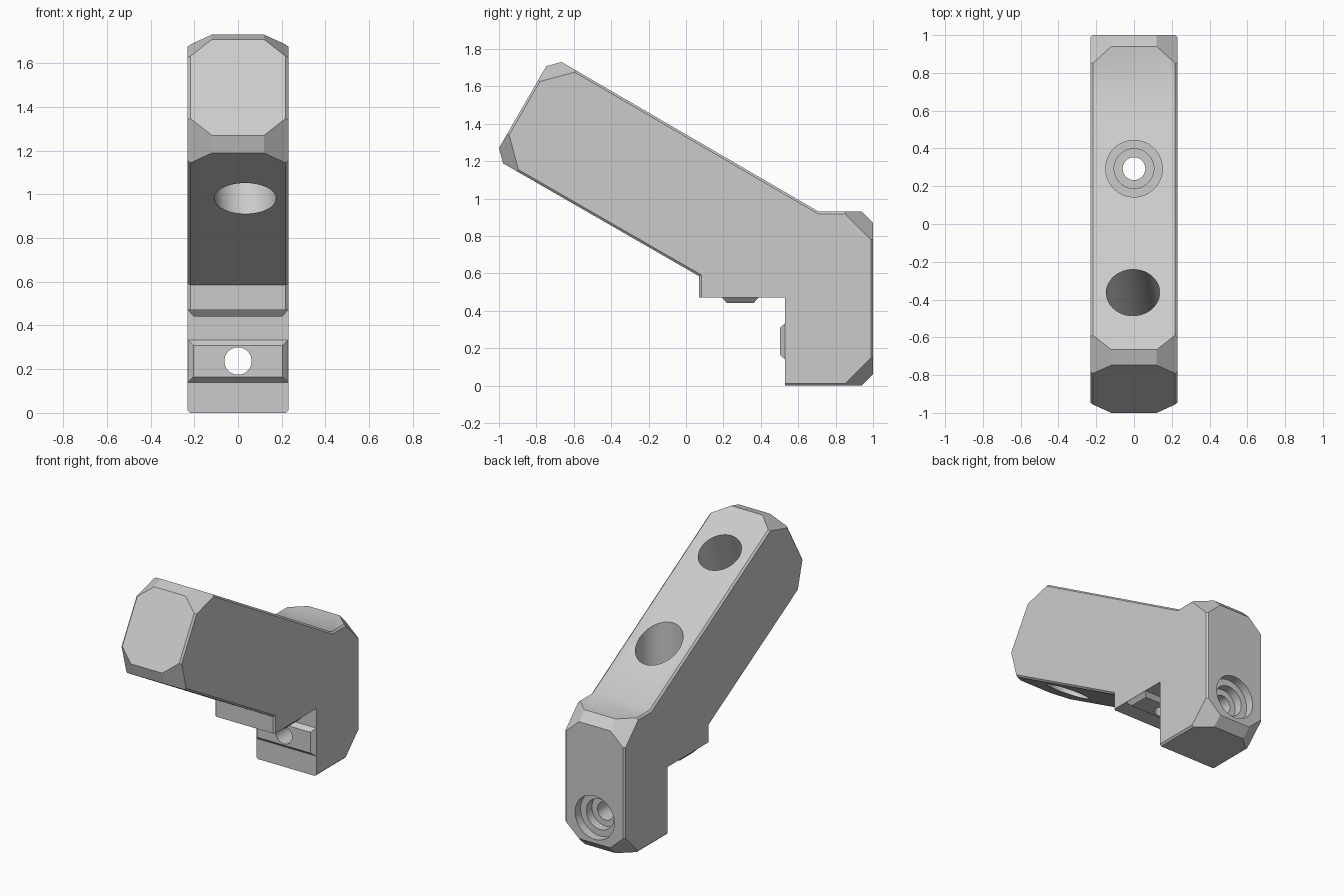
import bpy, bmesh, math
from mathutils import Vector

if "Cube" in bpy.data.objects:
    bpy.data.objects.remove(bpy.data.objects["Cube"], do_unlink=True)

HALF = 0.23                      # half width of the bracket
ARM = Vector((0, -0.866, 0.5))   # direction along the arm
DOWN = Vector((0, -0.5, -0.866)) # direction across the arm, downwards
Y, Z = Vector((0, 1, 0)), Vector((0, 0, 1))

grey = bpy.data.materials.new("light_grey")
grey.use_nodes = True
colour = (0.6, 0.6, 0.6, 1)
grey.diffuse_color = colour
grey.node_tree.nodes["Principled BSDF"].inputs["Base Color"].default_value = colour


def make_object(name, bm):
    bmesh.ops.recalc_face_normals(bm, faces=bm.faces)
    mesh = bpy.data.meshes.new(name)
    bm.to_mesh(mesh)
    bm.free()
    mesh.materials.append(grey)
    obj = bpy.data.objects.new(name, mesh)
    bpy.context.collection.objects.link(obj)
    return obj


def slice_off(bm, point, normal):
    """Cut away everything beyond a plane and close the cut."""
    geom = bm.verts[:] + bm.edges[:] + bm.faces[:]
    bmesh.ops.bisect_plane(bm, geom=geom, dist=1e-5, plane_co=point,
                           plane_no=normal, clear_outer=True)
    bmesh.ops.holes_fill(bm, edges=[e for e in bm.edges if e.is_boundary], sides=0)


def chamfer_end(bm, corner, d1, d2):
    """Chamfer one end edge, then its two outer corners."""
    outward = -(d1 + d2).normalized()
    slice_off(bm, corner + 0.06 * d1, outward)
    for side in (-1, 1):
        a = corner + 0.06 * d1 + Vector((side * 0.12, 0, 0))
        b = corner + 0.06 * d2 + Vector((side * 0.12, 0, 0))
        c = corner + 0.16 * d1 + Vector((side * HALF, 0, 0))
        normal = (b - a).cross(c - a).normalized()
        if normal.dot(outward) < 0:
            normal = -normal
        slice_off(bm, a, normal)


def combine(body, other, operation):
    mod = body.modifiers.new("combine", 'BOOLEAN')
    mod.operation = operation
    mod.solver = 'EXACT'
    mod.object = other
    bpy.context.view_layer.objects.active = body
    bpy.ops.object.modifier_apply(modifier=mod.name)
    bpy.data.objects.remove(other, do_unlink=True)


def drill(body, start, end, radius):
    start, end = Vector(start), Vector(end)
    axis = end - start
    bm = bmesh.new()
    bmesh.ops.create_cone(bm, cap_ends=True, segments=64, radius1=radius,
                          radius2=radius, depth=axis.length)
    bm.transform(axis.to_track_quat('Z', 'Y').to_matrix().to_4x4())
    bmesh.ops.translate(bm, verts=bm.verts, vec=(start + end) / 2)
    combine(body, make_object("drill", bm), 'DIFFERENCE')


def add_key(body, centre, along, out):
    """Tapered locating key standing on a flat face."""
    bm = bmesh.new()
    rings = []
    for inset, height in ((0.001, -0.002), (0.001, 0), (0.026, 0.028)):
        w, h = HALF - inset, 0.098 - inset
        rings.append([bm.verts.new(centre + out * height + along * (t * h)
                                   + Vector((s * w, 0, 0)))
                      for s, t in ((-1, -1), (1, -1), (1, 1), (-1, 1))])
    bm.faces.new(rings[0])
    bm.faces.new(rings[-1])
    for low, high in zip(rings, rings[1:]):
        for i in range(4):
            j = (i + 1) % 4
            bm.faces.new((low[i], low[j], high[j], high[i]))
    combine(body, make_object("key", bm), 'UNION')


# Bent body: side profile extruded across the width
tip_top, tip_low = Vector((0, -0.717, 1.76)), Vector((0, -1.03, 1.218))
back_top, back_low = Vector((0, 1, 0.93)), Vector((0, 1, 0))
profile = [(0.53, 0.47), (0.53, 0), back_low.yz, back_top.yz, (0.71, 0.93),
           tip_top.yz, tip_low.yz, (0.07, 0.585), (0.07, 0.47)]
bm = bmesh.new()
left = [bm.verts.new((HALF, y, z)) for y, z in profile]
right = [bm.verts.new((-HALF, y, z)) for y, z in profile]
bm.faces.new(left)
bm.faces.new(right[::-1])
for i in range(len(profile)):
    j = (i + 1) % len(profile)
    bm.faces.new((left[i], right[i], right[j], left[j]))
bmesh.ops.recalc_face_normals(bm, faces=bm.faces)

# Fine bevel along the outer side edges, leaving the seat corner sharp
outer = [bm.edges.get((row[i], row[i + 1]))
         for row in (left, right) for i in range(1, len(profile) - 1)]
bmesh.ops.bevel(bm, geom=outer, offset=0.012, segments=1, affect='EDGES',
                clamp_overlap=False)

# Chamfered arm tip and back block
chamfer_end(bm, tip_top, -ARM, DOWN)
chamfer_end(bm, tip_low, -ARM, -DOWN)
chamfer_end(bm, back_top, -Y, -Z)
chamfer_end(bm, back_low, -Y, Z)
body = make_object("bracket_body", bm)

# Locating keys under the seat and on the front of the block
add_key(body, Vector((0, 0.29, 0.47)), Y, -Z)
add_key(body, Vector((0, 0.53, 0.237)), Z, -Y)

# Stepped bolt holes: through hole, screw seat, wide recess
for radius, z in ((0.06, 0.3), (0.105, 0.82), (0.15, 0.88)):
    drill(body, (0, 0.293, z), (0, 0.293, 1.6), radius)
for radius, y in ((0.0625, 0.3), (0.105, 0.88), (0.15, 0.94)):
    drill(body, (0, y, 0.237), (0, 1.2, 0.237), radius)

# Slightly skewed hole through the arm
top, low = Vector((-0.005, -0.365, 1.55)), Vector((0.033, -0.615, 0.987))
drill(body, top + (top - low) * 0.4, low + (low - top) * 0.4, 0.141)

# Smooth bores, sharp chamfers
bpy.ops.object.select_all(action='DESELECT')
body.select_set(True)
bpy.context.view_layer.objects.active = body
bpy.ops.object.shade_smooth_by_angle(angle=math.radians(30.5))
